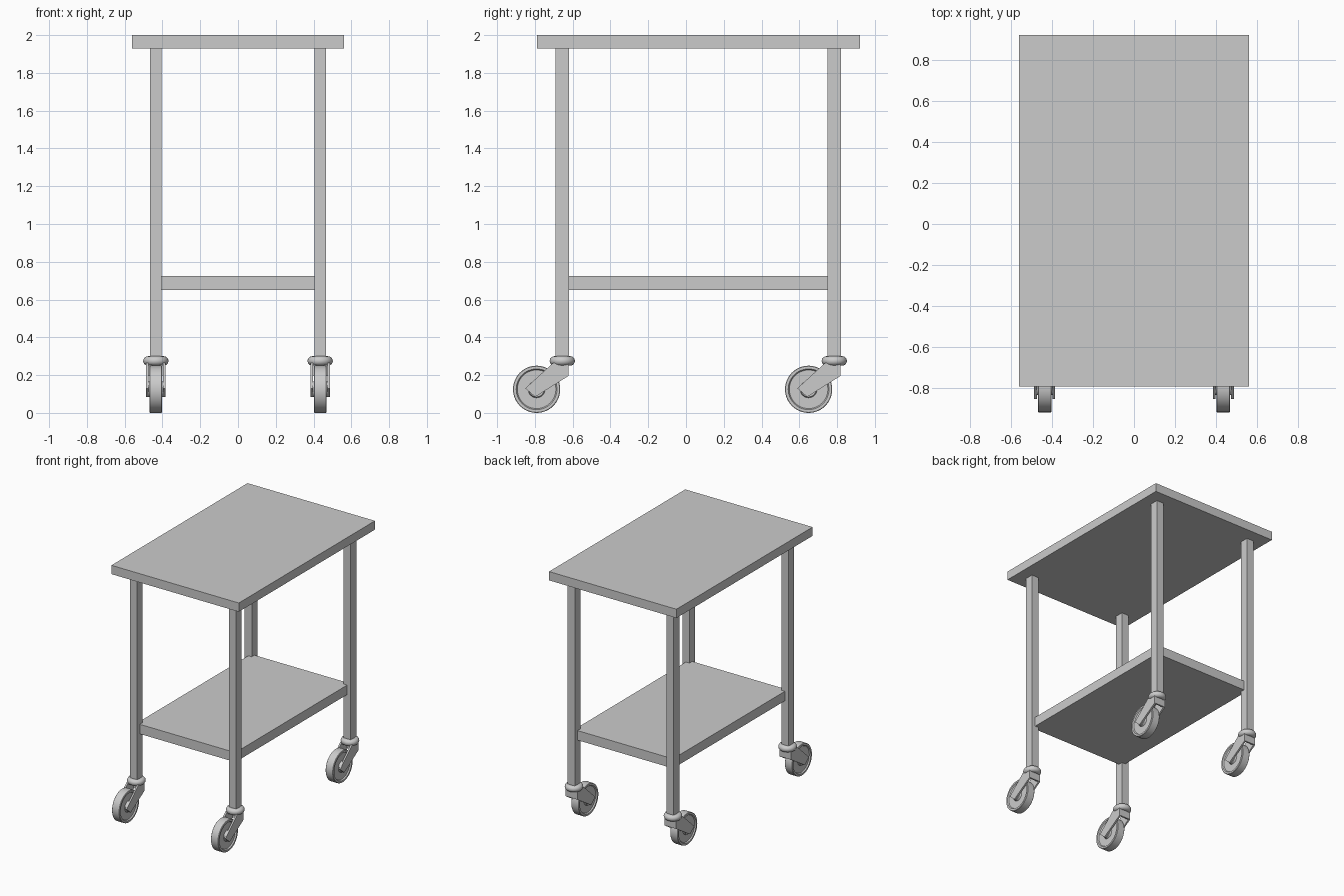
import bpy, bmesh, math
from mathutils import Vector, Matrix

if "Cube" in bpy.data.objects:
    bpy.data.objects.remove(bpy.data.objects["Cube"])

LEG_X, LEG_YS = 0.435, (-0.655, 0.785)
WHEEL_DY, WHEEL_R = -0.136, 0.125


def finish(name, bm, smooth=False):
    bmesh.ops.recalc_face_normals(bm, faces=bm.faces)
    me = bpy.data.meshes.new(name)
    bm.to_mesh(me)
    bm.free()
    ob = bpy.data.objects.new(name, me)
    bpy.context.collection.objects.link(ob)
    if smooth:
        bpy.ops.object.select_all(action='DESELECT')
        ob.select_set(True)
        bpy.context.view_layer.objects.active = ob
        bpy.ops.object.shade_smooth_by_angle(angle=math.radians(35))
    return ob


def add_box(bm, lo, hi):
    lo, hi = Vector(lo), Vector(hi)
    m = Matrix.Translation((lo + hi) / 2) @ Matrix.Diagonal((*(hi - lo), 1))
    bmesh.ops.create_cube(bm, size=1, matrix=m)


def box(name, lo, hi):
    bm = bmesh.new()
    add_box(bm, lo, hi)
    return finish(name, bm)


def lathe(name, points, axis, centre, closed, steps=48):
    """Revolve a profile of 3D points around an axis through the origin, then move it."""
    bm = bmesh.new()
    vs = [bm.verts.new(p) for p in points]
    es = [bm.edges.new(pair) for pair in zip(vs, vs[1:])]
    if closed:
        es.append(bm.edges.new((vs[-1], vs[0])))
    bmesh.ops.spin(bm, geom=vs + es, cent=(0, 0, 0), axis=axis,
                   angle=math.tau, steps=steps)
    bmesh.ops.remove_doubles(bm, verts=bm.verts, dist=1e-5)
    bmesh.ops.translate(bm, verts=bm.verts, vec=centre)
    return finish(name, bm, smooth=True)


def fork(name, x, y):
    bm = bmesh.new()
    # two slanted side plates
    side = [(-0.196, 0.13), (-0.143, 0.085), (0.032, 0.195), (0.032, 0.265), (-0.048, 0.265)]
    for x0 in (-0.051, 0.038):
        f = bm.faces.new([bm.verts.new((x + x0, y + a, z)) for a, z in side])
        ext = bmesh.ops.extrude_face_region(bm, geom=[f], use_keep_orig=True)
        moved = [v for v in ext['geom'] if isinstance(v, bmesh.types.BMVert)]
        bmesh.ops.translate(bm, verts=moved, vec=(0.013, 0, 0))
    # bridge on top and behind the wheel
    add_box(bm, (x - 0.038, y - 0.048, 0.25), (x + 0.038, y + 0.032, 0.265))
    add_box(bm, (x - 0.038, y + 0.019, 0.195), (x + 0.038, y + 0.032, 0.25))
    return finish(name, bm)


# worktop and lower shelf
box("worktop", (-0.56, -0.79, 1.93), (0.56, 0.92, 2.0))
box("lower_shelf", (-LEG_X, LEG_YS[0], 0.65), (LEG_X, LEG_YS[1], 0.726))

# wheel half profile (x offset, radius), mirrored to make the full section
half = [(0.038, 0.0), (0.038, 0.04), (0.024, 0.045), (0.024, 0.102),
        (0.033, 0.108), (0.033, 0.122), (0.030, WHEEL_R)]
wheel_profile = [(a, 0, r) for a, r in half] + [(-a, 0, r) for a, r in reversed(half)]
# round swivel ring section
ring_profile = [(0.042 + 0.025 * math.cos(t), 0, 0.025 * math.sin(t))
                for t in (math.tau * i / 16 for i in range(16))]

# legs, each with a trailing caster
for side, x in (("left", -LEG_X), ("right", LEG_X)):
    for end, y in zip(("front", "back"), LEG_YS):
        tag = f"{end}_{side}"
        box(f"leg_{tag}", (x - 0.031, y - 0.035, 0.265), (x + 0.031, y + 0.035, 1.93))
        lathe(f"swivel_ring_{tag}", ring_profile, (0, 0, 1), (x, y, 0.275), True, 32)
        fork(f"caster_fork_{tag}", x, y)
        lathe(f"wheel_{tag}", wheel_profile, (1, 0, 0), (x, y + WHEEL_DY, WHEEL_R), False)
